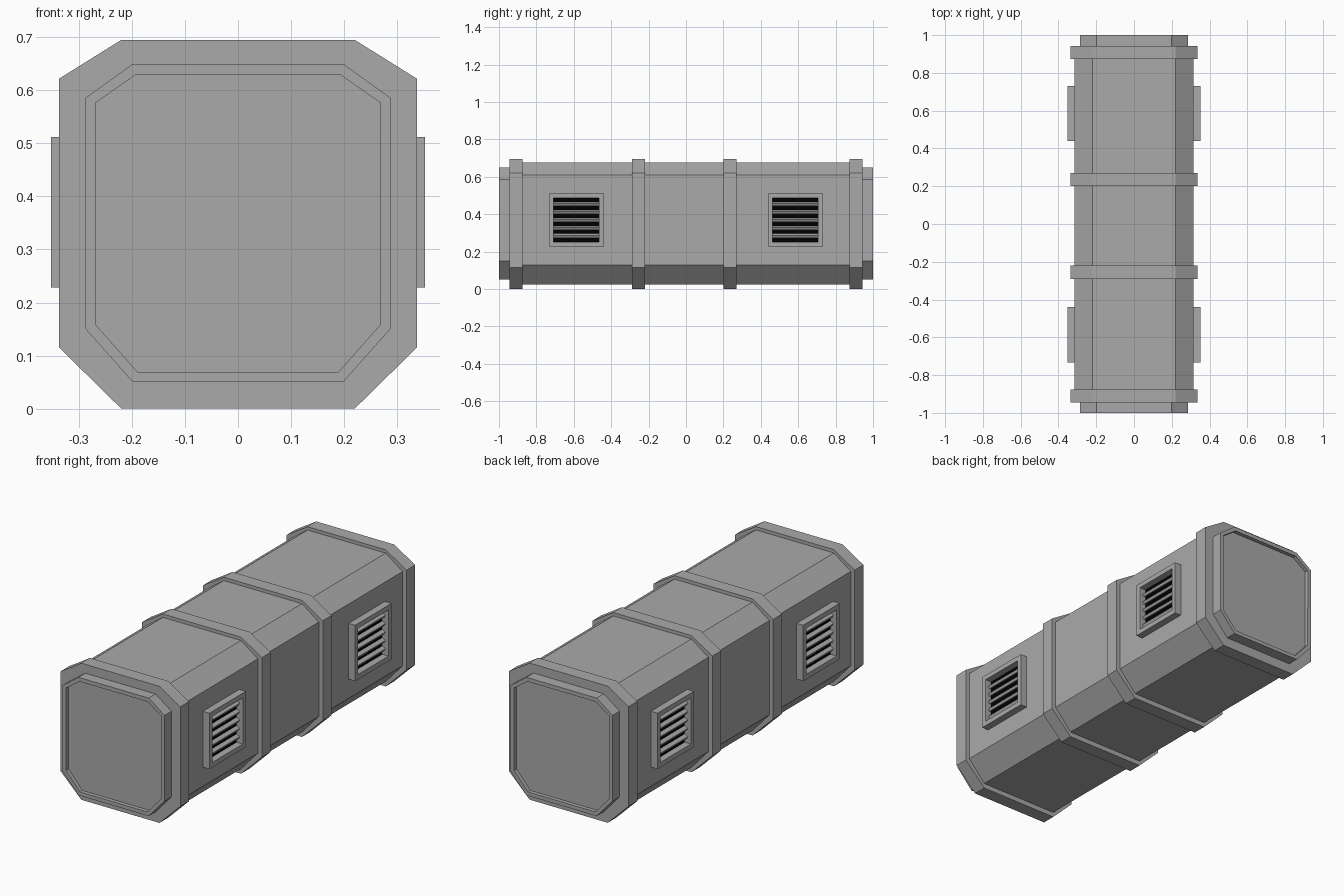
import bpy, bmesh
from mathutils import Matrix

if "Cube" in bpy.data.objects:
    bpy.data.objects.remove(bpy.data.objects["Cube"], do_unlink=True)


def material(name, value):
    mat = bpy.data.materials.new(name)
    mat.use_nodes = True
    colour = (value, value, value, 1)
    mat.diffuse_color = colour
    mat.node_tree.nodes["Principled BSDF"].inputs["Base Color"].default_value = colour
    return mat


GREY = material("hull grey", 0.4)
BLACK = material("vent black", 0.0)


def finish(name, bm, mat):
    bmesh.ops.recalc_face_normals(bm, faces=bm.faces)
    mesh = bpy.data.meshes.new(name)
    bm.to_mesh(mesh)
    bm.free()
    mesh.materials.append(mat)
    obj = bpy.data.objects.new(name, mesh)
    bpy.context.collection.objects.link(obj)
    return obj


def octagon_prism(name, y0, y1, side, flat, bottom, low, high, top, recess=False):
    """Extrude a chamfered section along y, optionally with recessed ends."""
    half = [(flat, bottom), (side, low), (side, high), (flat, top)]
    section = half + [(-x, z) for x, z in reversed(half)]
    bm = bmesh.new()
    rings = [[bm.verts.new((x, y, z)) for x, z in section] for y in (y0, y1)]
    ends = [bm.faces.new(ring) for ring in rings]
    for i in range(len(section)):
        j = (i + 1) % len(section)
        bm.faces.new((rings[0][i], rings[0][j], rings[1][j], rings[1][i]))
    bmesh.ops.recalc_face_normals(bm, faces=bm.faces)
    if recess:
        for end in ends:
            bmesh.ops.inset_region(bm, faces=[end], thickness=0.021)
            inward = -end.normal * 0.02
            out = bmesh.ops.extrude_face_region(bm, geom=[end])
            verts = [v for v in out["geom"] if isinstance(v, bmesh.types.BMVert)]
            bmesh.ops.translate(bm, verts=verts, vec=inward)
            bmesh.ops.delete(bm, geom=[end], context="FACES_ONLY")
    return finish(name, bm, GREY)


def add_box(bm, centre, size, tilt=0):
    matrix = (Matrix.Translation(centre) @ Matrix.Rotation(tilt, 4, "Y")
              @ Matrix.Diagonal((*size, 1)))
    bmesh.ops.create_cube(bm, size=1, matrix=matrix)


# Hull, recessed end caps and raised bands
octagon_prism("hull", -0.9, 0.9, 0.315, 0.22, 0.025, 0.13, 0.61, 0.678)
for label, y0, y1 in (("front", -1, -0.9), ("back", 0.9, 1)):
    cap = octagon_prism(label + "_cap", y0, y1, 0.287, 0.198, 0.05, 0.15, 0.586, 0.65, True)
for i, y in enumerate((-0.91, -0.255, 0.235, 0.908)):
    octagon_prism(f"band_{i + 1}", y - 0.035, y + 0.035, 0.337, 0.22, 0, 0.115, 0.622, 0.695)

# Louvred vents on both sides
MID_Z, WIDTH, HEIGHT, BORDER, PITCH = 0.37, 0.293, 0.284, 0.025, 0.0425
for side, sign in (("left", 1), ("right", -1)):
    for end, y in (("front", -0.586), ("back", 0.585)):
        name = f"{side}_{end}_vent"
        frame = bmesh.new()
        for s in (-1, 1):
            add_box(frame, (sign * 0.331, y + s * (WIDTH - BORDER) / 2, MID_Z),
                    (0.042, BORDER, HEIGHT))
            add_box(frame, (sign * 0.331, y, MID_Z + s * (HEIGHT - BORDER) / 2),
                    (0.042, WIDTH - 2 * BORDER, BORDER))
        finish(name + "_frame", frame, GREY)

        backing = bmesh.new()
        add_box(backing, (sign * 0.3155, y, MID_Z),
                (0.003, WIDTH - 2 * BORDER, HEIGHT - 2 * BORDER))
        finish(name + "_backing", backing, BLACK)

        slats = bmesh.new()
        for i in range(5):
            add_box(slats, (sign * 0.323, y, MID_Z + (i - 2) * PITCH),
                    (0.02, WIDTH - 2 * BORDER, 0.014), sign * 0.5)
        finish(name + "_slats", slats, GREY)
